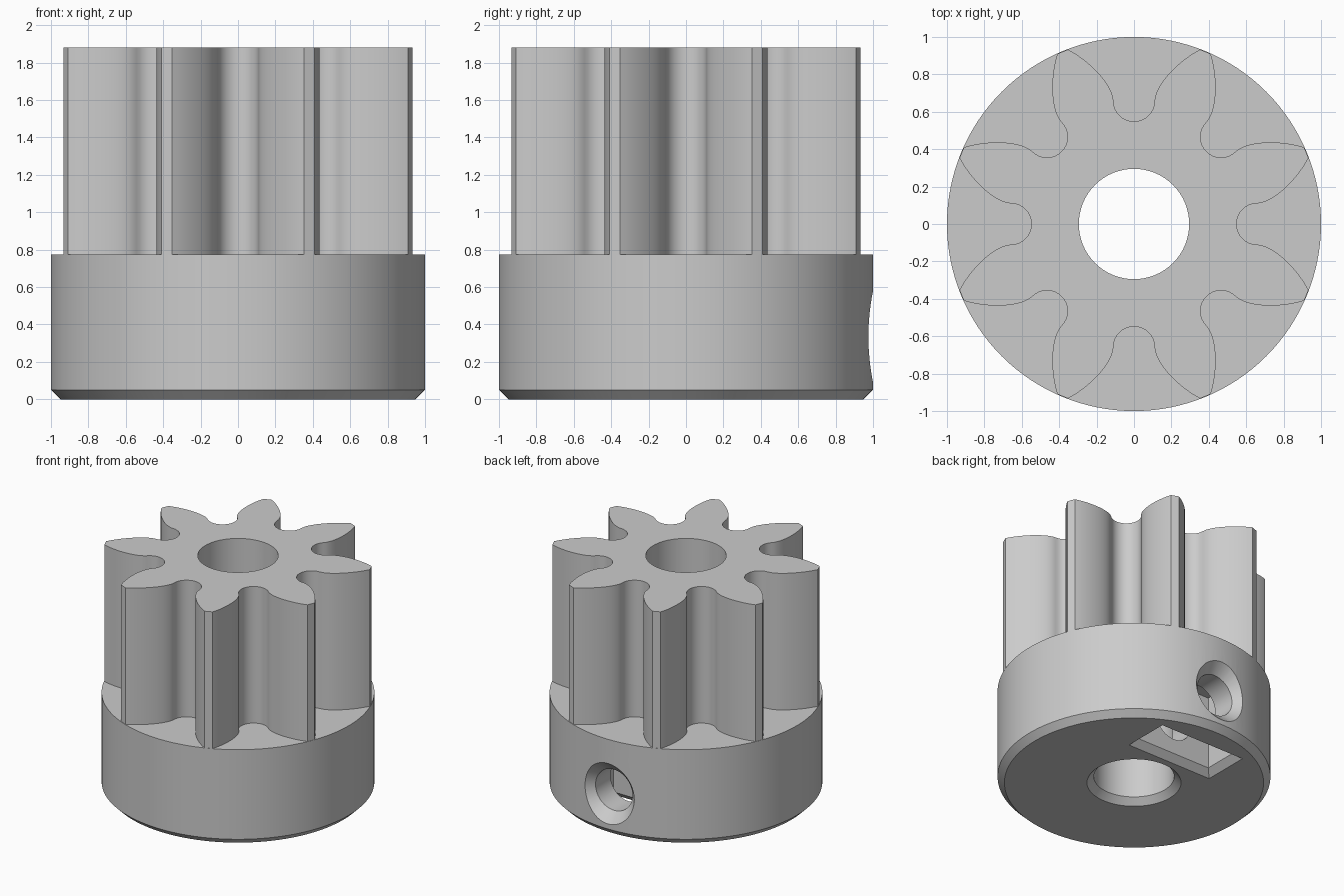
import bpy, bmesh
from math import sin, cos, pi, radians
from mathutils import Matrix, Vector
from mathutils.geometry import interpolate_bezier

cube = bpy.data.objects.get("Cube")
if cube:
    bpy.data.objects.remove(cube, do_unlink=True)

metal = bpy.data.materials.new("plain_grey")
metal.use_nodes = True
GREY = (0.6, 0.6, 0.6, 1)
metal.diffuse_color = GREY
metal.node_tree.nodes["Principled BSDF"].inputs["Base Color"].default_value = GREY


def loft(name, rings, matrix=None):
    """Closed solid skinned through a list of equal-sized rings, with end caps."""
    bm = bmesh.new()
    loops = [[bm.verts.new(p) for p in ring] for ring in rings]
    for a, b in zip(loops, loops[1:]):
        for i in range(len(a)):
            j = (i + 1) % len(a)
            bm.faces.new((a[i], a[j], b[j], b[i]))
    bm.faces.new(loops[0][::-1])
    bm.faces.new(loops[-1])
    bmesh.ops.recalc_face_normals(bm, faces=bm.faces)
    if matrix:
        bm.transform(matrix)
    mesh = bpy.data.meshes.new(name)
    bm.to_mesh(mesh)
    bm.free()
    mesh.materials.append(metal)
    obj = bpy.data.objects.new(name, mesh)
    bpy.context.collection.objects.link(obj)
    return obj


def circle(r, z, n):
    return [(r * cos(2 * pi * i / n), r * sin(2 * pi * i / n), z) for i in range(n)]


def turned(name, profile, n=64, matrix=None):
    return loft(name, [circle(r, z, n) for r, z in profile], matrix)


def rectangle(hx, y0, y1, z):
    return [(-hx, y0, z), (hx, y0, z), (hx, y1, z), (-hx, y1, z)]


def combine(target, tool, operation):
    mod = target.modifiers.new(operation.lower(), "BOOLEAN")
    mod.operation, mod.solver, mod.object = operation, "EXACT", tool
    bpy.context.view_layer.objects.active = target
    bpy.ops.object.modifier_apply(modifier=mod.name)
    bpy.data.objects.remove(tool, do_unlink=True)


# Hub collar with chamfered lower rim
HUB_TOP, TOP = 0.775, 1.88
pinion = turned("pinion", [(0.95, 0), (1, 0.05), (1, HUB_TOP)], 128)

# Gear teeth: one gap (curved flank, round root, mirrored flank) repeated eight times
flank = [Vector((p.x, p.y)) for p in interpolate_bezier(
    (0.353, 0.933, 0), (0.24, 0.875, 0), (0.112, 0.745, 0), (0.11, 0.658, 0), 14)]
root = [Vector((0.11 * cos(a), 0.658 - 0.11 * sin(a)))
        for a in (pi * i / 16 for i in range(1, 16))]
gap = flank + root + [Vector((-p.x, p.y)) for p in reversed(flank)]
outline = []
for k in range(8):
    turn = Matrix.Rotation(radians(-45 * k), 2)
    outline += [turn @ p for p in reversed(gap)]
teeth = loft("teeth", [[(p.x, p.y, z) for p in outline] for z in (HUB_TOP - 0.1, TOP)])
combine(pinion, teeth, "UNION")

# Shaft bore with countersunk lower mouth
bore = turned("bore", [(0.395, -0.05), (0.295, 0.05), (0.295, 2)])
combine(pinion, bore, "DIFFERENCE")

# Nut pocket with bevelled opening, cut up from below
pocket = loft("nut_pocket", [rectangle(0.433, 0.35, 0.83, -0.05),
                             rectangle(0.333, 0.45, 0.73, 0.05),
                             rectangle(0.333, 0.45, 0.73, 0.64)])
combine(pinion, pocket, "DIFFERENCE")

# Countersunk screw hole from the back into the bore
to_back = Matrix.Translation((0, 0, 0.335)) @ Matrix.Rotation(radians(-90), 4, "X")
screw = turned("screw_hole", [(0.165, 0.1), (0.165, 0.92), (0.285, 1.04)], 48, to_back)
combine(pinion, screw, "DIFFERENCE")

# Smooth curved walls, keep hard edges
bpy.ops.object.select_all(action="DESELECT")
pinion.select_set(True)
bpy.context.view_layer.objects.active = pinion
bpy.ops.object.shade_smooth_by_angle(angle=radians(30))
